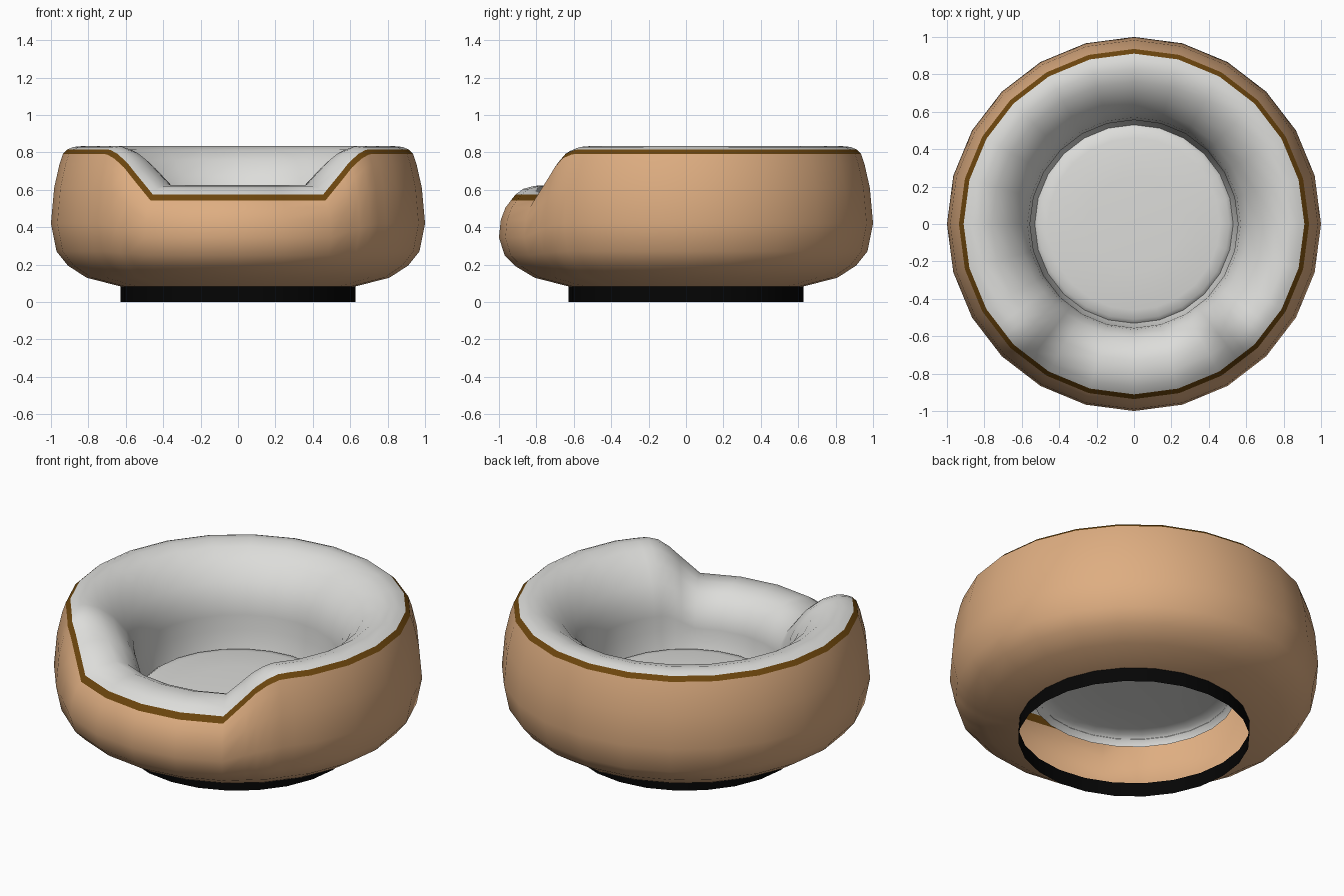
import bpy, bmesh, math

if "Cube" in bpy.data.objects:
    bpy.data.objects.remove(bpy.data.objects["Cube"])

def material(name, rgb):
    m = bpy.data.materials.new(name)
    m.diffuse_color = (*rgb, 1)
    m.use_nodes = True
    m.node_tree.nodes["Principled BSDF"].inputs["Base Color"].default_value = m.diffuse_color
    return m

tan = material("tan shell", (0.73, 0.42, 0.22))
brown = material("brown trim", (0.15, 0.06, 0.004))
grey = material("light grey cushion", (0.72, 0.72, 0.70))
black = material("black base", (0.0015, 0.0015, 0.0015))

# How far the rim is lowered at each angle (degrees from the front)
DROP = [(30, 1), (37.5, .52), (41, .29), (45, .1), (49, .01), (53, 0)]

def drop(a):
    a = min(a, 360 - a)
    if a <= 30:
        return 1
    for (a0, d0), (a1, d1) in zip(DROP, DROP[1:]):
        if a <= a1:
            return d0 + (d1 - d0) * (a - a0) / (a1 - a0)
    return 0

# 24 sides, with extra columns on the flats where the rim rises
EXTRA = [37.5, 41, 49, 53]
PLAIN = [15 * i for i in range(24)]
ANGLES = sorted(PLAIN + EXTRA + [360 - e for e in EXTRA])

def flat_factor(a):
    return math.cos(math.radians(7.5)) / math.cos(math.radians(a % 15 - 7.5))

def loft(name, mat, back, front=None, cap_z=None):
    """Sweep a (radius, height) profile round z, blending to the front profile."""
    angles = ANGLES if front else PLAIN
    front = front or back
    bm = bmesh.new()
    cols = []
    for a in angles:
        t, k, w = drop(a), flat_factor(a), math.radians(a)
        col = []
        for (r0, z0), (r1, z1) in zip(back, front):
            r, z = (r0 + (r1 - r0) * t) * k, z0 + (z1 - z0) * t
            col.append(bm.verts.new((r * math.sin(w), -r * math.cos(w), z)))
        cols.append(col)
    tip = bm.verts.new((0, 0, cap_z)) if cap_z is not None else None
    for c, d in zip(cols, cols[1:] + cols[:1]):
        for i in range(len(back) - 1):
            bm.faces.new((c[i], d[i], d[i + 1], c[i + 1]))
        if tip:
            bm.faces.new((c[-1], d[-1], tip))
    me = bpy.data.meshes.new(name)
    bm.to_mesh(me)
    bm.free()
    me.materials.append(mat)
    ob = bpy.data.objects.new(name, me)
    bpy.context.collection.objects.link(ob)
    bpy.ops.object.select_all(action='DESELECT')
    ob.select_set(True)
    bpy.context.view_layer.objects.active = ob
    bpy.ops.object.shade_smooth_by_angle(angle=math.radians(60))
    return ob

# Open base ring
loft("base_ring", black, [(.627, 0), (.627, .083)])

# Rounded outer shell
loft("outer_shell", tan,
     [(.627, .083), (.81, .13), (.91, .195), (.97, .27), (1, .42), (.983, .61), (.955, .735), (.936, .792)],
     [(.627, .083), (.81, .13), (.91, .19), (.97, .25), (1, .345), (.99, .44), (.965, .505), (.936, .543)])

# Trim strip along the rim
loft("rim_trim", brown,
     [(.936, .792), (.911, .816)],
     [(.936, .543), (.911, .575)])

# Rolled cushion, from the trim over and down to a steep inner wall
loft("rolled_cushion", grey,
     [(.911, .816), (.88, .829), (.83, .834), (.76, .814), (.68, .76), (.61, .675), (.57, .59), (.556, .50), (.556, .41), (.53, .30)],
     [(.911, .575), (.87, .605), (.81, .621), (.73, .625), (.66, .595), (.60, .54), (.565, .47), (.556, .42), (.553, .37), (.53, .30)])

# Domed seat pad with a turned-down edge
loft("seat_pad", grey, [(.55, .265), (.54, .295), (.51, .318), (.46, .328), (.25, .336)], cap_z=.34)
